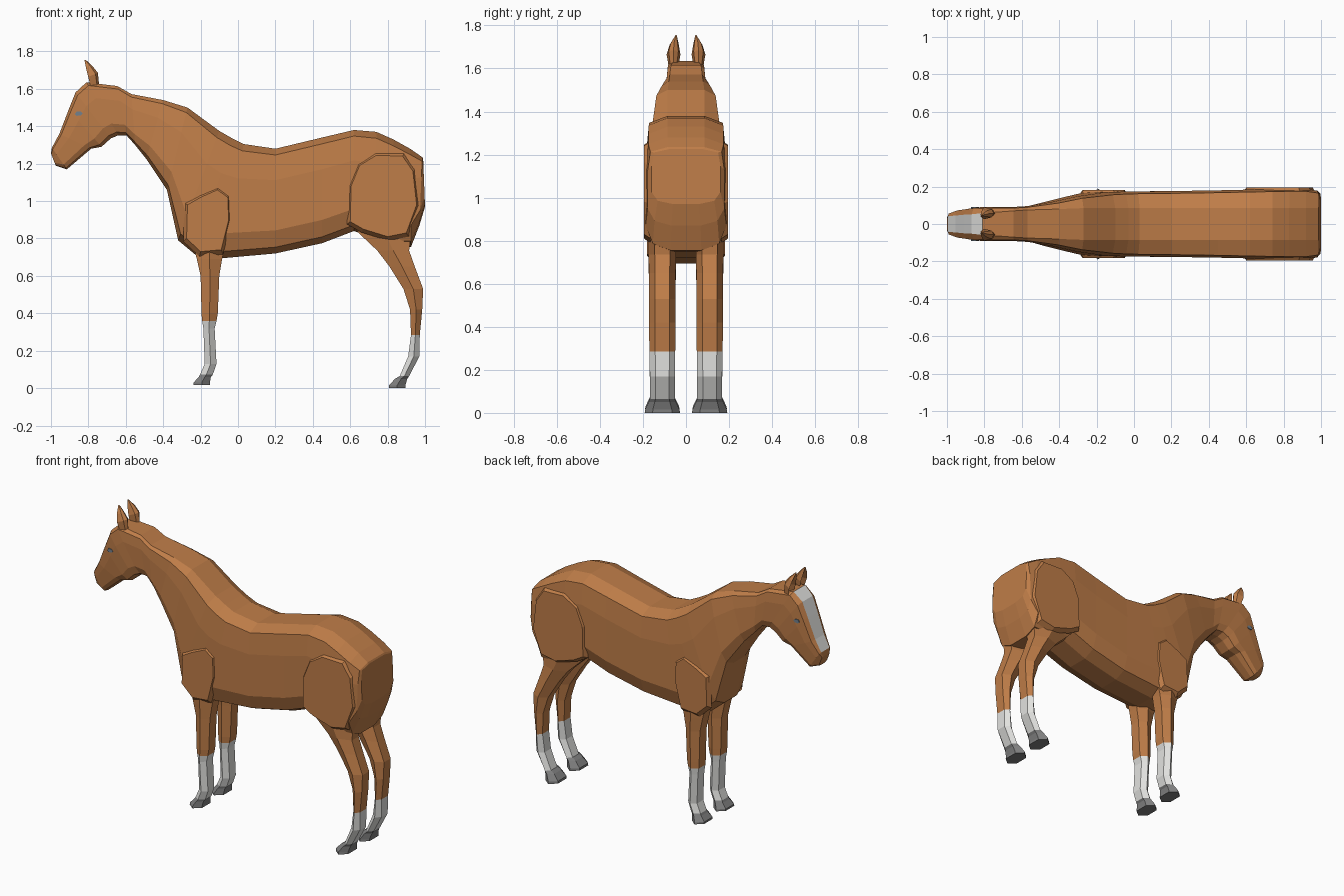
import bpy, bmesh
from mathutils import Vector


def material(name, rgb):
    m = bpy.data.materials.new(name)
    m.diffuse_color = (*rgb, 1)
    return m


COAT = material("chestnut coat", (0.52, 0.205, 0.065))
WHITE = material("white markings", (0.76, 0.76, 0.74))
HOOF = material("grey hoof", (0.21, 0.21, 0.21))
EYE = material("blue grey eye", (0.17, 0.22, 0.27))


def loft(name, rings, mats, rule=None):
    """Skin closed rings of equal length, cap both ends; rule(ring, side) picks the material."""
    bm = bmesh.new()
    vr = [[bm.verts.new(p) for p in r] for r in rings]
    n = len(vr[0])
    for i in range(len(vr) - 1):
        for j in range(n):
            k = (j + 1) % n
            f = bm.faces.new((vr[i][j], vr[i][k], vr[i + 1][k], vr[i + 1][j]))
            f.material_index = rule(i, j) if rule else 0
    bm.faces.new(vr[0]).material_index = rule(0, -1) if rule else 0
    bm.faces.new(vr[-1]).material_index = rule(len(vr) - 2, -1) if rule else 0
    bmesh.ops.recalc_face_normals(bm, faces=bm.faces)
    me = bpy.data.meshes.new(name)
    bm.to_mesh(me)
    bm.free()
    for m in mats:
        me.materials.append(m)
    ob = bpy.data.objects.new(name, me)
    bpy.context.collection.objects.link(ob)
    return ob


# Body, neck and head: one loft (top x, top z, bottom x, bottom z, half width, top half width)
BODY = [
    (-1.00, 1.255, -0.975, 1.19, .040, .025),
    (-.995, 1.285, -0.915, 1.17, .060, .042),
    (-.955, 1.36, -.785, 1.28, .078, .045),
    (-.905, 1.49, -.73, 1.29, .086, .050),
    (-.868, 1.582, -.68, 1.335, .091, .052),
    (-.81, 1.635, -.64, 1.352, .090, .058),
    (-.645, 1.615, -.595, 1.35, .092, .070),
    (-.57, 1.572, -.55, 1.30, .096, .075),
    (-.40, 1.54, -.49, 1.225, .120, .080),
    (-.27, 1.50, -.38, 1.06, .148, .085),
    (-.10, 1.375, -.32, .79, .168, .085),
    (-.03, 1.335, -.23, .715, .172, .085),
    (.03, 1.305, -.08, .695, .174, .085),
    (.20, 1.28, .20, .72, .176, .085),
    (.45, 1.34, .45, .775, .180, .085),
    (.62, 1.38, .62, .84, .184, .085),
    (.74, 1.37, .74, .80, .186, .085),
    (.83, 1.33, .85, .75, .188, .085),
    (.92, 1.28, .925, .755, .188, .085),
    (.985, 1.235, .97, .87, .178, .085),
    (.99, 1.225, 1.00, .97, .160, .080),
]


def body_ring(tx, tz, bx, bz, w, tw):
    half = [(tw, 0), (w * .93, .06), (w, .3), (w, .78), (w * .82, .94), (w * .38, 1)]
    pts = half + [(-y, f) for y, f in reversed(half)]
    return [Vector((tx + (bx - tx) * f, y, tz + (bz - tz) * f)) for y, f in pts]


# The last side of each ring is its flat top: white on the face for the blaze
loft("body", [body_ring(*r) for r in BODY], [COAT, WHITE],
     lambda i, j: 1 if j == 11 and 1 <= i <= 4 else 0)

# Leg sections (front x, back x, z, half width)
FRONT_LEG = [
    (-.25, -.06, .80, .066), (-.22, -.085, .69, .064), (-.20, -.10, .60, .062),
    (-.195, -.108, .40, .062), (-.192, -.115, .36, .062), (-.185, -.125, .32, .060),
    (-.178, -.115, .13, .058), (-.203, -.135, .072, .058),
    (-.21, -.145, .06, .064), (-.237, -.15, .03, .078), (-.237, -.15, .018, .080),
]
HIND_LEG = [
    (.60, .93, .88, .068), (.655, .925, .82, .066), (.745, .915, .735, .064),
    (.81, .945, .65, .062), (.885, .99, .53, .062), (.92, .985, .42, .062),
    (.925, .972, .285, .060), (.91, .97, .17, .058), (.865, .915, .065, .058),
    (.84, .905, .05, .064), (.807, .895, .015, .080), (.807, .895, 0, .082),
]


def leg(name, spec, side, sock):
    hoof = len(spec) - 4
    rings = []
    for x0, x1, z, w in spec:
        c, xm = .11, (x0 + x1) / 2
        sec = [(x0, -w * .55), (x0, w * .55), (xm, w), (x1, w * .55), (x1, -w * .55), (xm, -w)]
        rings.append([Vector((x, side * (c + y), z)) for x, y in sec])
    loft(name, rings, [COAT, WHITE, HOOF],
         lambda i, j: 2 if i >= hoof else (1 if i >= sock else 0))


def pad(name, outline, side, y0, y1, grow):
    """Raised muscle: an outline in the side plane that narrows outwards."""
    cx = sum(p[0] for p in outline) / len(outline)
    cz = sum(p[1] for p in outline) / len(outline)
    rings = [[Vector((cx + (x - cx) * g, side * y, cz + (z - cz) * g)) for x, z in outline]
             for g, y in ((grow, y0), (1, y1))]
    return loft(name, rings, [COAT])


THIGH = [(.60, .89), (.605, 1.08), (.65, 1.19), (.74, 1.245), (.88, 1.24),
         (.935, 1.16), (.955, .98), (.90, .83), (.80, .81), (.67, .85)]
SHOULDER = [(-.275, .80), (-.27, .98), (-.20, 1.02), (-.11, 1.06), (-.055, 1.02),
            (-.05, .90), (-.09, .74), (-.20, .73)]
EYE_SHAPE = [(-.872, 1.465), (-.862, 1.48), (-.84, 1.478), (-.83, 1.468), (-.84, 1.458), (-.862, 1.456)]

# Ear sections (centre x, z, centre y, half depth, half width)
EAR = [(-.765, 1.615, .058, .022, .022), (-.775, 1.675, .058, .026, .032),
       (-.795, 1.715, .055, .017, .022), (-.818, 1.755, .046, .003, .003)]

for side, tag in ((-1, "right"), (1, "left")):
    leg("front_leg_" + tag, FRONT_LEG, side, 4)
    leg("hind_leg_" + tag, HIND_LEG, side, 6)
    pad("thigh_" + tag, THIGH, side, .165, .195, 1.10)
    pad("shoulder_" + tag, SHOULDER, side, .155, .182, 1.15)
    eye = pad("eye_" + tag, EYE_SHAPE, side, .082, .0905, 1.0)
    eye.data.materials[0] = EYE
    # Ear: leaf with a hollow front
    rings = []
    for x, z, y, d, w in EAR:
        sec = [(-d, -w), (-d * .1, 0), (-d, w), (d * .5, w * .7), (d, 0), (d * .5, -w * .7)]
        rings.append([Vector((x + a, side * (y + b), z + a * .4)) for a, b in sec])
    loft("ear_" + tag, rings, [COAT])
